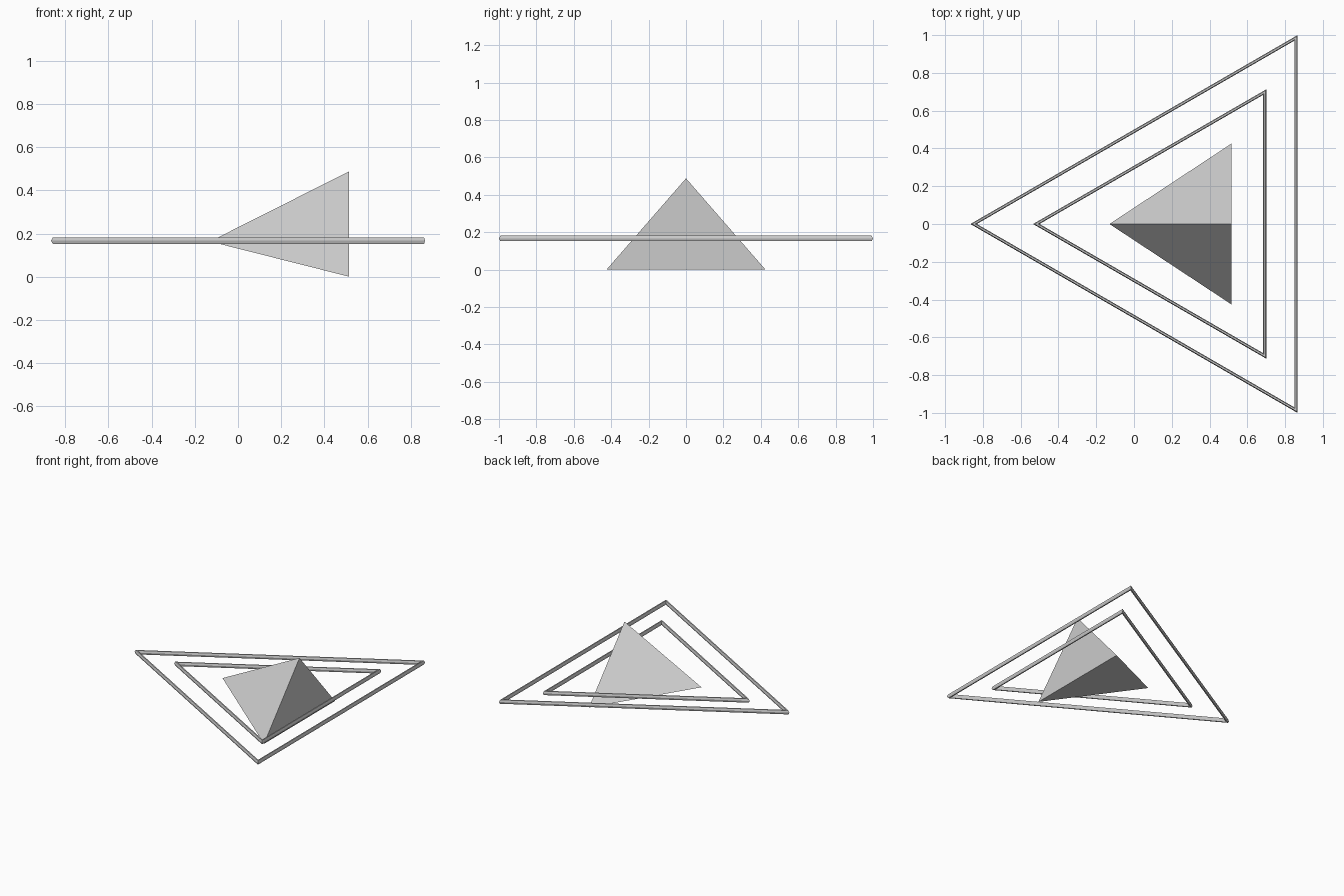
import bpy, bmesh
from math import pi, sqrt

if "Cube" in bpy.data.objects:
    bpy.data.objects.remove(bpy.data.objects["Cube"])

CX = 1 / (2 * sqrt(3))   # shared centre of the triangular rings
Z = 0.167                # height of the ring plane


def ring(name, reach, r=0.017):
    # three-sided torus, one corner pointing to -x
    bpy.ops.mesh.primitive_torus_add(
        major_segments=3, minor_segments=6, major_radius=reach - r,
        minor_radius=r, location=(CX, 0, Z), rotation=(0, 0, pi))
    bpy.context.object.name = name


# Two nested triangular frames
ring("outer_ring", 2 / sqrt(3))
ring("inner_ring", 0.823)

# Central four-sided solid with its point towards -x
bm = bmesh.new()
for co in [(0.515, -0.425, 0), (0.515, 0.425, 0), (0.515, 0, 0.488), (-0.13, 0, 0.163)]:
    bm.verts.new(co)
bmesh.ops.convex_hull(bm, input=bm.verts)
bmesh.ops.recalc_face_normals(bm, faces=bm.faces)
mesh = bpy.data.meshes.new("tetrahedron")
bm.to_mesh(mesh)
bm.free()
bpy.context.collection.objects.link(bpy.data.objects.new("tetrahedron", mesh))
